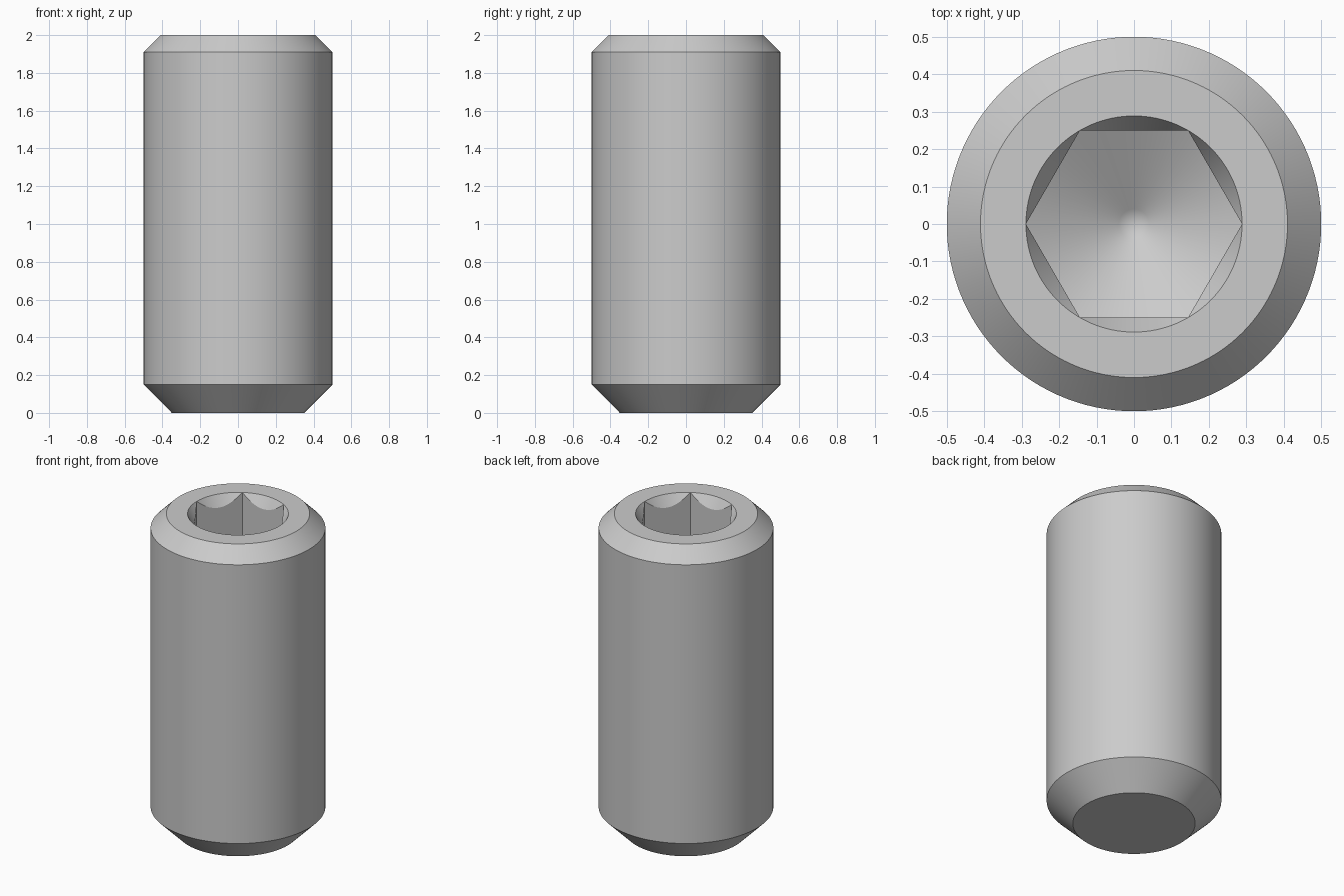
import bpy, bmesh
from math import pi, cos, sin, tan, radians

cube = bpy.data.objects.get("Cube")
if cube:
    bpy.data.objects.remove(cube, do_unlink=True)

SEG = 120                       # divisible by six, so corners land on samples
FLAT = 0.25                     # half the width across the socket flats
RIM = FLAT / cos(pi / 6)        # socket corner radius
APEX = 1.23                     # tip of the drilled socket floor


def hexagon(a):
    """Radius of the hexagonal socket at angle a."""
    return FLAT / cos((a % (pi / 3)) - pi / 6)


def circle(r, z):
    return lambda a: (r, z)


def countersink(a):
    r = hexagon(a)
    return r, 2 - (RIM - r) * tan(radians(60))


def floor_edge(a):
    r = hexagon(a)
    return r, APEX + r * tan(radians(30))


# Profile from the flat point, up the outside and down into the socket
rings = [
    circle(0.35, 0), circle(0.5, 0.15), circle(0.5, 1.91),
    circle(0.41, 2), circle(RIM, 2), countersink, floor_edge,
    circle(0.04, APEX + 0.04 * tan(radians(30))),
]

bm = bmesh.new()
loops = []
for ring in rings:
    loop = []
    for i in range(SEG):
        a = 2 * pi * i / SEG
        r, z = ring(a)
        loop.append(bm.verts.new((r * cos(a), r * sin(a), z)))
    loops.append(loop)

for low, high in zip(loops, loops[1:]):
    for i in range(SEG):
        j = (i + 1) % SEG
        bm.faces.new((low[i], low[j], high[j], high[i]))

# Flat point and conical socket tip
bm.faces.new(loops[0][::-1])
tip = bm.verts.new((0, 0, APEX))
for i in range(SEG):
    bm.faces.new((loops[-1][i], loops[-1][(i + 1) % SEG], tip))

bmesh.ops.remove_doubles(bm, verts=bm.verts, dist=0.0001)
bmesh.ops.recalc_face_normals(bm, faces=bm.faces)
mesh = bpy.data.meshes.new("set_screw")
bm.to_mesh(mesh)
bm.free()

screw = bpy.data.objects.new("set_screw", mesh)
bpy.context.collection.objects.link(screw)

# Plain grey metal
steel = bpy.data.materials.new("grey_steel")
steel.use_nodes = True
colour = (0.6, 0.6, 0.6, 1)
steel.diffuse_color = colour
steel.node_tree.nodes["Principled BSDF"].inputs["Base Color"].default_value = colour
mesh.materials.append(steel)

# Smooth round surfaces with crisp edges
bpy.ops.object.select_all(action="DESELECT")
screw.select_set(True)
bpy.context.view_layer.objects.active = screw
bpy.ops.object.shade_smooth_by_angle(angle=radians(20))
